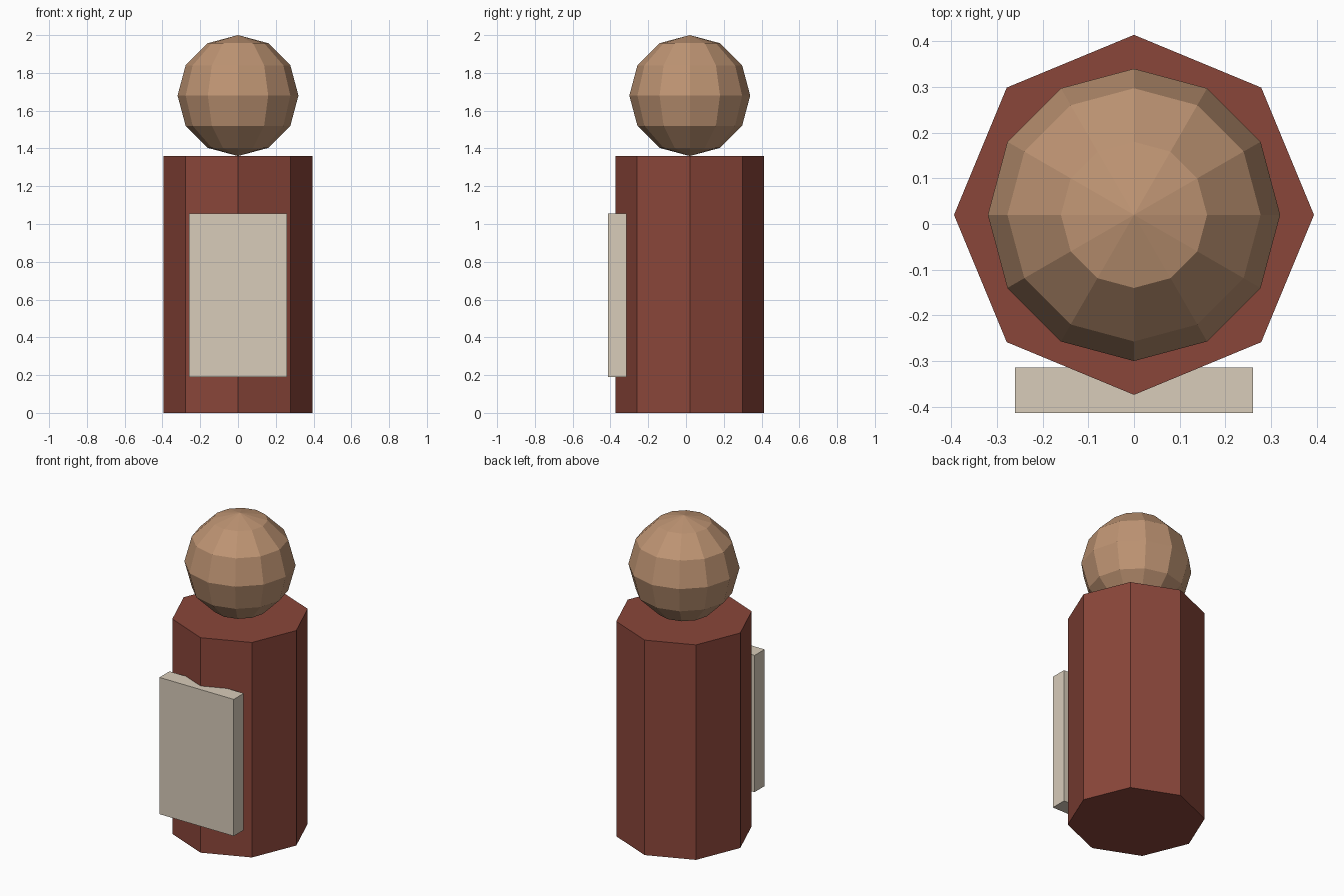
import bpy

if "Cube" in bpy.data.objects:
    bpy.data.objects.remove(bpy.data.objects["Cube"])


def material(name, rgb):
    # sRGB 0-255 to linear
    lin = [((c / 255 + 0.055) / 1.055) ** 2.4 for c in rgb]
    m = bpy.data.materials.new(name)
    m.diffuse_color = (*lin, 1)
    m.use_nodes = True
    m.node_tree.nodes["Principled BSDF"].inputs["Base Color"].default_value = m.diffuse_color
    return m


def finish(name, mat):
    ob = bpy.context.object
    ob.name = name
    ob.data.materials.append(mat)
    return ob


CY = 0.02  # body axis sits slightly behind the centre

# Octagonal body
bpy.ops.mesh.primitive_cylinder_add(vertices=8, radius=0.394, depth=1.36,
                                    location=(0, CY, 0.68))
finish("body", material("brick red", (138, 70, 58)))

# Faceted head
bpy.ops.mesh.primitive_uv_sphere_add(segments=12, ring_count=6, radius=0.32,
                                     location=(0, CY, 1.68))
finish("head", material("tan", (190, 148, 115)))

# Front apron panel
bpy.ops.mesh.primitive_cube_add(size=1, location=(0, -0.364, 0.622))
panel = finish("apron", material("pale linen", (216, 204, 186)))
panel.scale = (0.52, 0.10, 0.865)
